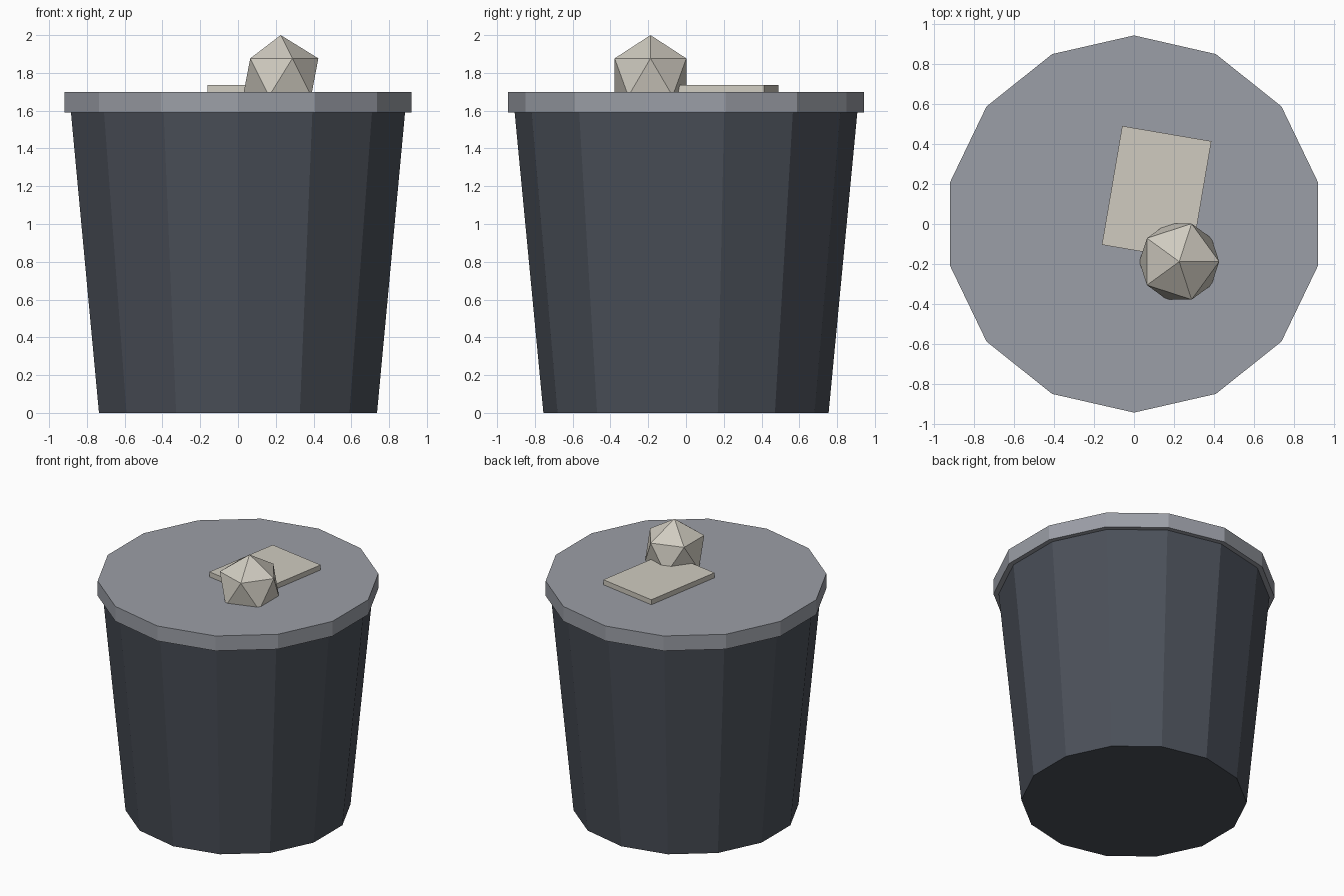
import bpy
import math

if "Cube" in bpy.data.objects:
    bpy.data.objects.remove(bpy.data.objects["Cube"])


def material(name, rgb):
    m = bpy.data.materials.new(name)
    m.diffuse_color = (*rgb, 1.0)
    m.use_nodes = True
    m.node_tree.nodes["Principled BSDF"].inputs["Base Color"].default_value = m.diffuse_color
    return m


def finish(name, mat):
    ob = bpy.context.object
    ob.name = ob.data.name = name
    ob.data.materials.append(mat)
    return ob


dark = material("dark_slate", (0.07, 0.08, 0.10))
grey = material("lid_grey", (0.33, 0.345, 0.385))
stone = material("pale_stone", (0.63, 0.60, 0.53))

SIDES = 14
LID_BOTTOM, LID_TOP = 1.59, 1.70

# Tapered can, its top tucked just inside the lid
body_top = 1.61
bpy.ops.mesh.primitive_cone_add(vertices=SIDES, radius1=0.755, radius2=0.909,
                                depth=body_top, location=(0, 0, body_top / 2))
finish("can_body", dark)

# Overhanging flat lid
bpy.ops.mesh.primitive_cylinder_add(vertices=SIDES, radius=0.942, depth=LID_TOP - LID_BOTTOM,
                                    location=(0, 0, (LID_BOTTOM + LID_TOP) / 2))
finish("lid", grey)

# Thin slab lying on the lid
slab_bottom, slab_top = 1.69, 1.737
bpy.ops.mesh.primitive_cube_add(size=1, location=(0.113, 0.155, (slab_bottom + slab_top) / 2),
                                rotation=(0, 0, math.radians(-9.7)))
slab = finish("flat_slab", stone)
slab.scale = (0.452, 0.602, slab_top - slab_bottom)

# Crumpled ball sunk a little into the lid
bpy.ops.mesh.primitive_ico_sphere_add(subdivisions=1, radius=0.223,
                                      location=(0.226, -0.188, 1.777))
finish("crumpled_ball", stone)
